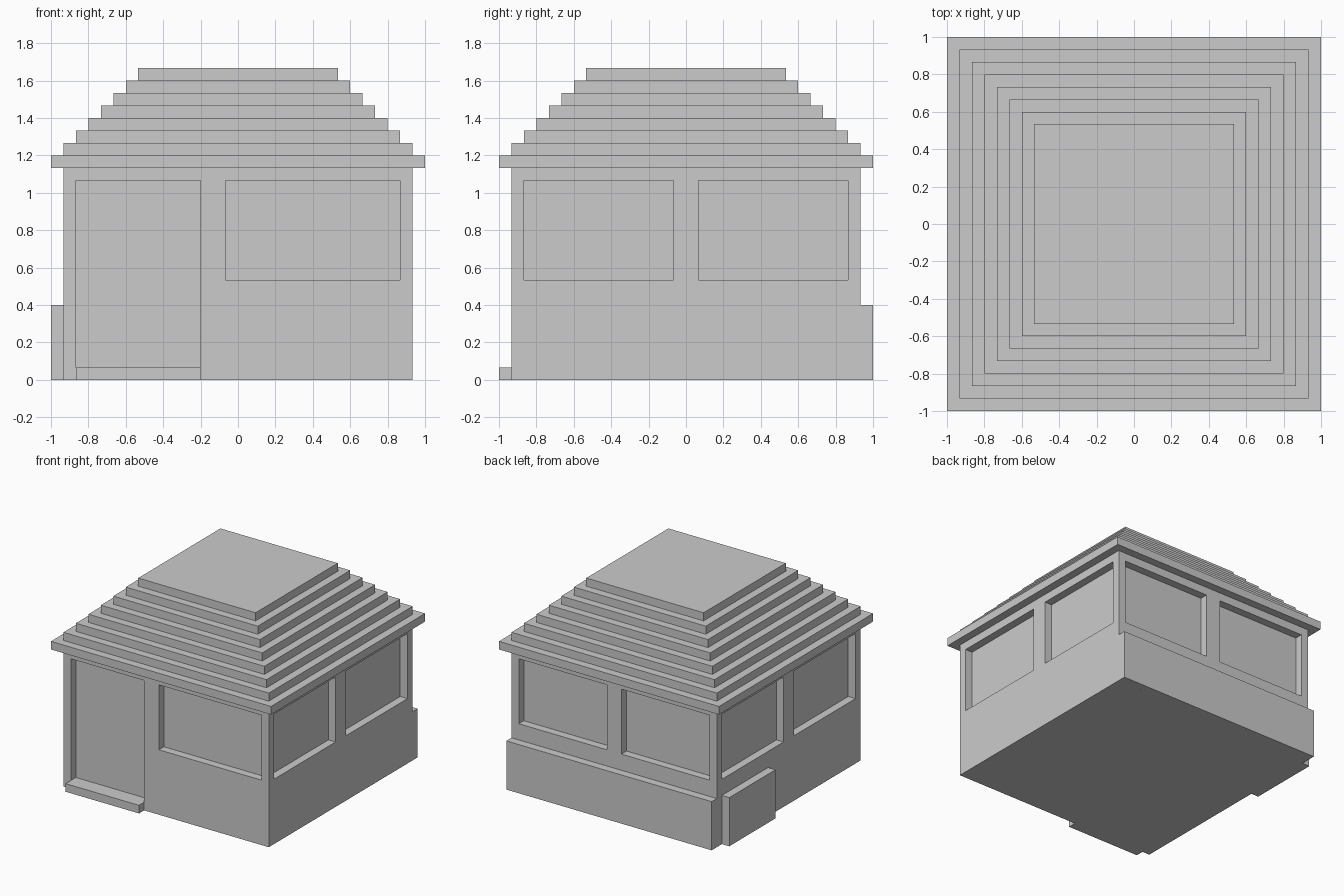
import bpy, bmesh
from mathutils import Matrix, Vector

if "Cube" in bpy.data.objects:
    bpy.data.objects.remove(bpy.data.objects["Cube"])

U = 1 / 15  # everything sits on a grid of 1/15 unit


def add_box(bm, lo, hi):
    lo, hi = Vector(lo) * U, Vector(hi) * U
    mat = Matrix.Translation((lo + hi) / 2) @ Matrix.Diagonal((*(hi - lo), 1))
    bmesh.ops.create_cube(bm, size=1, matrix=mat)


def make_object(name, bm):
    bmesh.ops.recalc_face_normals(bm, faces=bm.faces[:])
    mesh = bpy.data.meshes.new(name)
    bm.to_mesh(mesh)
    bm.free()
    obj = bpy.data.objects.new(name, mesh)
    bpy.context.collection.objects.link(obj)
    return obj


def box(name, lo, hi):
    bm = bmesh.new()
    add_box(bm, lo, hi)
    return make_object(name, bm)


# House body
body = box("house_body", (-14, -14, 0), (14, 14, 17))

# Recessed door and windows, all cut one grid step deep
D = 13.02
bm = bmesh.new()
add_box(bm, (-13, -15, 1), (-3, -D, 16))         # door
add_box(bm, (-1, -15, 8), (13, -D, 16))          # front window
for a, b in ((-13, -1), (1, 13)):
    add_box(bm, (a, D, 8), (b, 15, 16))          # back windows
    add_box(bm, (D, a, 8), (15, b, 16))          # right windows
    add_box(bm, (-15, a, 8), (-D, b, 16))        # left windows
cutter = make_object("openings_cutter", bm)
cutter.hide_render = True

mod = body.modifiers.new("openings", 'BOOLEAN')
mod.operation = 'DIFFERENCE'
mod.solver = 'EXACT'
mod.object = cutter
bpy.context.view_layer.objects.active = body
bpy.ops.object.modifier_apply(modifier=mod.name)
bpy.data.objects.remove(cutter)

# Door step and the low boxes on the back and left walls
box("door_step", (-13, -15, 0), (-3, -14, 1))
box("back_planter", (-14, 14, 0), (14, 15, 6))
box("left_planter", (-15, 4, 0), (-14, 13, 6))

# Stepped roof: eight shrinking square layers as one shell
bm = bmesh.new()
rings = []
for i in range(8):
    r = 15 - i
    for z in (17 + i, 18 + i):
        rings.append([bm.verts.new((x * r * U, y * r * U, z * U))
                      for x, y in ((-1, -1), (1, -1), (1, 1), (-1, 1))])
for low, high in zip(rings, rings[1:]):
    for k in range(4):
        n = (k + 1) % 4
        bm.faces.new((low[k], low[n], high[n], high[k]))
bm.faces.new(rings[0][::-1])
bm.faces.new(rings[-1])
make_object("stepped_roof", bm)
